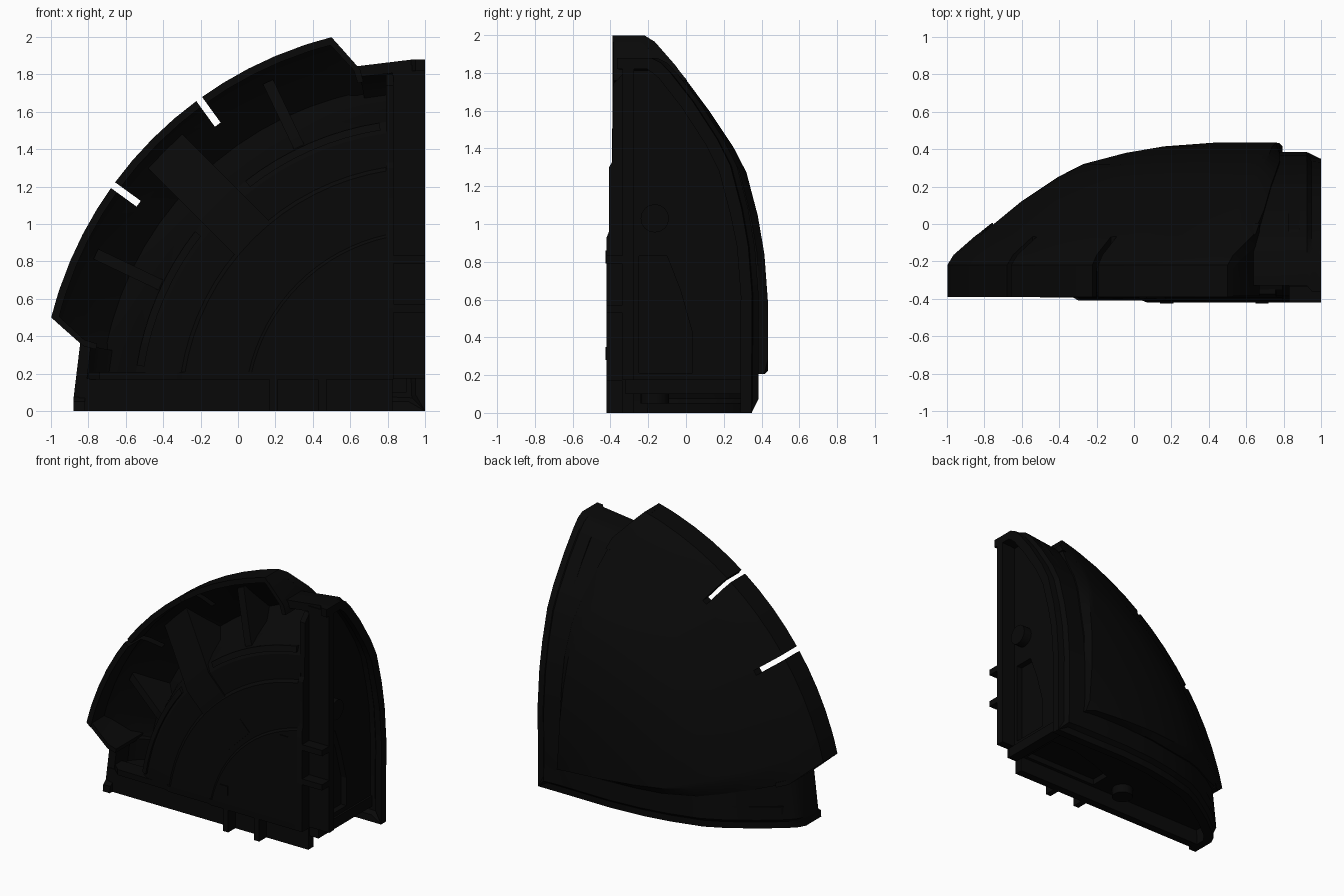
import bpy, bmesh, math

if "Cube" in bpy.data.objects:
    bpy.data.objects.remove(bpy.data.objects["Cube"])

black = bpy.data.materials.new("matte_black")
black.diffuse_color = (0.0025, 0.0025, 0.0025, 1)
black.use_nodes = True
black.node_tree.nodes["Principled BSDF"].inputs["Base Color"].default_value = black.diffuse_color


def lerp(table, r):
    for (a, p), (b, q) in zip(table, table[1:]):
        if r <= b:
            return p + (q - p) * max(0, r - a) / (b - a)
    return table[-1][1]


# Points use u = distance left of the hub axis, y = depth, w = height
def make(name, verts, faces, mirror=True):
    pts = [(1 - u, y, w) for u, y, w in verts]
    fs = list(faces)
    if mirror:
        n = len(pts)
        pts += [(1 - w, y, u) for u, y, w in verts]
        fs += [[i + n for i in reversed(f)] for f in faces]
    bm = bmesh.new()
    vs = [bm.verts.new(p) for p in pts]
    for f in fs:
        bm.faces.new([vs[i] for i in f])
    bmesh.ops.remove_doubles(bm, verts=bm.verts, dist=0.0002)
    bmesh.ops.dissolve_degenerate(bm, edges=bm.edges, dist=0.0002)
    bmesh.ops.recalc_face_normals(bm, faces=bm.faces)
    me = bpy.data.meshes.new(name)
    bm.to_mesh(me)
    bm.free()
    me.materials.append(black)
    ob = bpy.data.objects.new(name, me)
    bpy.context.collection.objects.link(ob)
    return ob


# Sweep a thick (radius, y) profile around the hub; each row gives angle and y shift
def sweep(name, outer, inner, rows, mirror=False):
    loop = outer + inner[::-1]
    n, k = len(loop), len(outer)
    verts, faces = [], []
    for row in rows:
        for r, y in loop:
            a, dy = row(r)
            verts.append((r * math.cos(a), y + dy, r * math.sin(a)))
    for j in range(len(rows) - 1):
        for i in range(n):
            i2 = (i + 1) % n
            faces.append((j * n + i, j * n + i2, j * n + n + i2, j * n + n + i))
    for base in (0, (len(rows) - 1) * n):
        for i in range(k - 1):
            faces.append((base + i, base + i + 1, base + n - 2 - i, base + n - 1 - i))
    return make(name, verts, faces, mirror)


# Rows across the quarter; drop slopes off both straight borders
def arc_rows(edge, count, drop=0):
    def row(t):
        def f(r):
            a0 = math.asin(min(edge(r) / r, math.sqrt(0.5)))
            ends = t in (0, 1) and r < 1.75
            return a0 + (math.pi / 2 - 2 * a0) * t, -drop if ends else 0
        return f
    ts = [j / count for j in range(count + 1)]
    if drop:
        ts = [0, .045] + ts[1:-1] + [.955, 1]
    return [row(t) for t in ts]


# Extrude an (r, y) outline across a radial direction
def radial(name, outline, angle, w0, w1, mirror=True):
    c, s = math.cos(angle), math.sin(angle)
    n = len(outline)
    verts = [(r * c - w * s, y, r * s + w * c) for w in (w0, w1) for r, y in outline]
    faces = [list(range(n)), list(range(2 * n - 1, n - 1, -1))]
    faces += [(i, (i + 1) % n, n + (i + 1) % n, n + i) for i in range(n)]
    return make(name, verts, faces, mirror)


def box(name, u, y, w, mirror=True):
    return radial(name, [(u[0], y[0]), (u[1], y[0]), (u[1], y[1]), (u[0], y[1])],
                  0, w[0], w[1], mirror)


def cut(target, cutter):
    cutter.hide_render = True
    cutter.hide_set(True)
    m = target.modifiers.new("cut", 'BOOLEAN')
    m.operation, m.solver, m.object = 'DIFFERENCE', 'EXACT', cutter


crown = [(0.29, .415), (0.36, .433), (0.62, .435), (0.88, .415), (1.08, .38), (1.31, .32),
         (1.45, .25), (1.65, .12), (1.88, -.06), (2.02, -.165), (2.06, -.22)]
edge_table = [(0, .22), (1.2, .22), (1.85, .34), (2.06, .5)]
rim_edge = lambda r: lerp(edge_table, r)

# Domed outer shell with short rim skirt
outer = crown + [(2.06, -.39)]
inner = [(r - (.0 if r < 1 else .02), y - .055) for r, y in crown[:-2]]
inner += [(1.98, -.2), (2.02, -.24), (2.02, -.39)]
shell = sweep("outer_shell", outer, inner, arc_rows(rim_edge, 14, .04))

# Two narrow slots through the rim
slot = [(1.89, -.6), (2.2, -.6), (2.2, .3), (1.89, .3)]
cut(shell, radial("slot_cutter", slot, math.radians(35.9), -.019, .019))

# Walls closing both ends of the rim step
radii = [1.79, 1.86, 2.06]
end0 = lambda r: (math.asin(rim_edge(r) / r), 0)
end1 = lambda r: (math.asin(rim_edge(r) / r) + .018, 0)
sweep("rim_end_wall", [(r, lerp(crown, r) - .004) for r in radii],
      [(r, -.385) for r in radii], [end0, end1], True)

# Stepped joining lip along the two straight sides
lip_r = [.001, .1, .2, .3, .62, .88, 1.08, 1.31, 1.45, 1.65, 1.8]
lip_out = [(r, lerp(crown, max(r, .36)) - .05) for r in lip_r]
lip_out += [(1.855, -.1), (1.88, -.15), (1.88, -.33)]
lip_in = [(max(r - (.03 if r > 1 else 0), .001), y - .06) for r, y in lip_out[:-3]]
lip_in += [(1.79, -.13), (1.82, -.17), (1.82, -.33)]


def lip_row(w, dy):
    def f(r):
        h = w if w < .2 else rim_edge(r) + .012
        return math.asin(min(h / r, math.sqrt(0.5))), (-.035 if r < .09 else dy)
    return f


sweep("joining_lip", lip_out, lip_in,
      [lip_row(0, -.035), lip_row(.05, -.03), lip_row(.075, 0), lip_row(.3, 0)], True)

# Stepped front disc that drops towards the rim trough
front = [(.29, -.42), (.95, -.42), (.965, -.408), (1.3, -.408), (1.32, -.392), (1.5, -.386),
         (1.56, -.35), (1.61, -.24), (1.66, -.1), (1.74, -.02)]
back = [(r, y + .05) for r, y in front[:5]]
back += [(1.46, -.34), (1.51, -.31), (1.56, -.2), (1.61, -.05), (1.66, .05)]
sweep("front_disc", front, back, arc_rows(lambda r: .2, 16))

# Border of the disc, standing proud of the flange
border = [(.2101, -.42), (.93, -.42), (.96, -.408), (1.3, -.408), (1.33, -.39), (1.74, -.385),
          (1.8, -.33), (1.8, -.25), (.2101, -.25)]
radial("disc_border", border, 0, .168, .21)
box("border_corner", (.168, .2101), (-.42, -.25), (.168, .2101), False)

# Flange set back behind the disc
box("side_flange", (.175, 1.85), (-.335, -.275), (0, .175))

# Recessed side walls reaching back to the lip
side = [(.175, -.3), (1.83, -.3), (1.83, -.14), (1.78, -.03), (1.65, .065), (1.45, .19),
        (1.31, .26), (1.08, .32), (.88, .36), (.62, .37), (.175, .36)]
wall = radial("side_wall", side, 0, .115, .175)
pocket = [(.21, -.25), (.83, -.25), (.83, -.1), (.65, -.03), (.42, .035), (.21, .035)]
cut(wall, radial("pocket_cutter", pocket, 0, .05, .16))
box("corner_post", (.1, .178), (-.32, .35), (.1, .178), False)

# Round bosses on the side walls and locating pegs on the flange
circle = [(1.03 + .075 * math.cos(t * math.pi / 8), -.165 + .075 * math.sin(t * math.pi / 8))
          for t in range(16)]
radial("wall_boss", circle, 0, .05, .13)
for p in (.55, .81):
    box("locating_peg", (p - .022, p + .022), (-.42, -.33), (0, .17))

# Radial ribs and wide diagonal spoke in the trough
rib = [(1.5, -.35), (1.6, -.33), (1.95, -.2), (1.95, -.15), (1.8, -.03), (1.5, .14)]
radial("trough_rib", rib, math.radians(25.5), -.03, .03)
spoke = [(1.0, -.413), (1.5, -.395), (1.6, -.35), (1.97, -.19), (1.95, -.15), (1.7, .02),
         (1.0, .2)]
radial("diagonal_spoke", spoke, math.radians(45), -.13, .13, False)

# Small square pads and curved bead on the disc
box("square_pad", (.79, .86), (-.425, -.41), (.28, .35))
bead_o = [(1.52, -.392), (1.56, -.375)]
bead_i = [(1.52, -.37), (1.56, -.34)]
for lo, hi in ((9, 38), (52, 81)):
    rows = [(lambda r, a=math.radians(lo + (hi - lo) * j / 8): (a, 0)) for j in range(9)]
    sweep("disc_bead", bead_o, bead_i, rows)

# Shade curved faces smooth and keep the edges crisp
for ob in bpy.context.scene.objects:
    if ob.type == 'MESH' and not ob.hide_render:
        bpy.ops.object.select_all(action='DESELECT')
        ob.select_set(True)
        bpy.context.view_layer.objects.active = ob
        bpy.ops.object.shade_smooth_by_angle(angle=math.radians(28))
